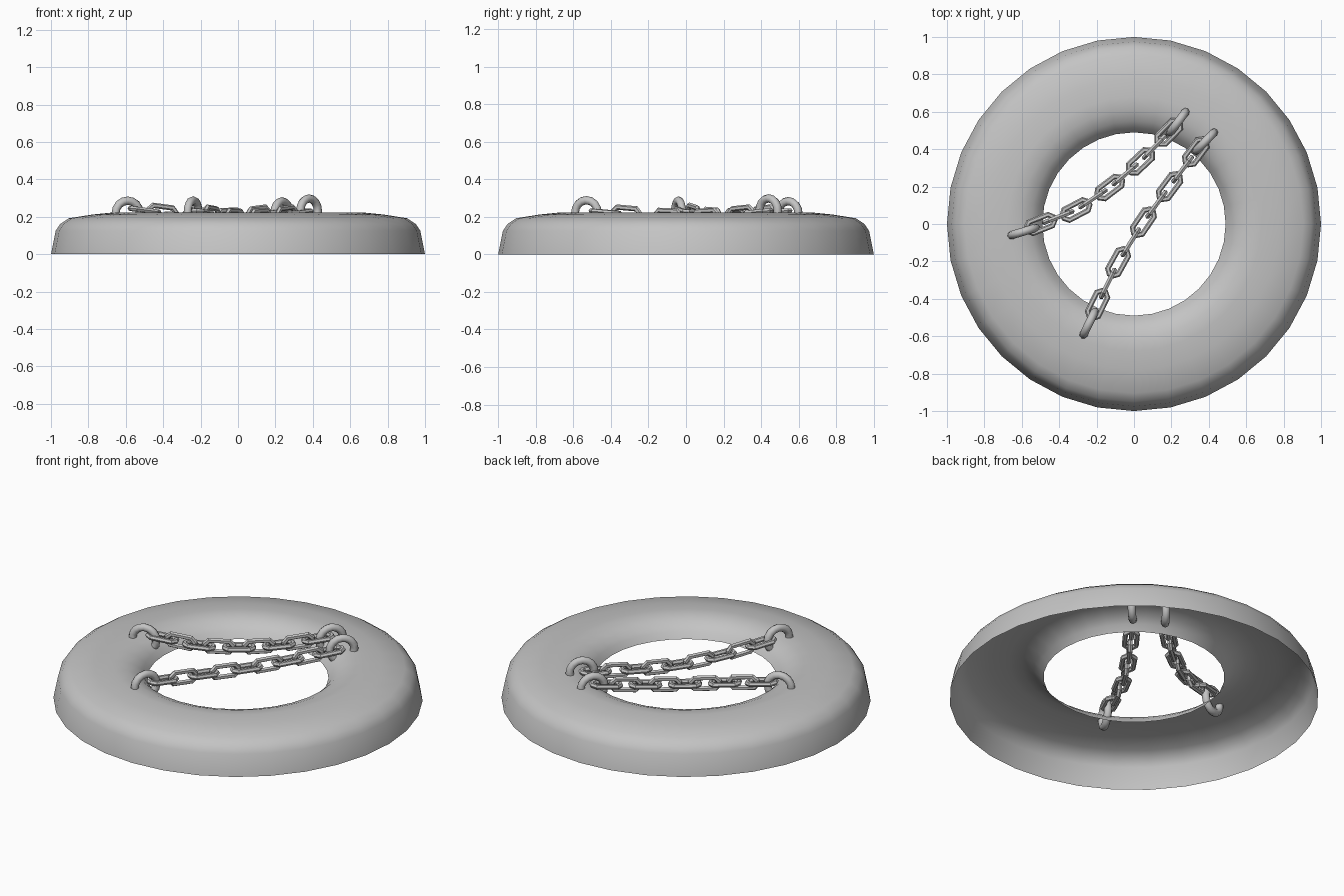
import bpy, bmesh, math
from mathutils import Vector, Matrix

cube = bpy.data.objects.get("Cube")
if cube:
    bpy.data.objects.remove(cube)

grey = bpy.data.materials.new("plain_grey")
grey.use_nodes = True
colour = (0.55, 0.55, 0.55, 1)
grey.diffuse_color = colour
grey.node_tree.nodes["Principled BSDF"].inputs["Base Color"].default_value = colour


def finish(bm, name, angle):
    bmesh.ops.recalc_face_normals(bm, faces=bm.faces)
    mesh = bpy.data.meshes.new(name)
    bm.to_mesh(mesh)
    bm.free()
    obj = bpy.data.objects.new(name, mesh)
    bpy.context.collection.objects.link(obj)
    mesh.materials.append(grey)
    bpy.ops.object.select_all(action="DESELECT")
    obj.select_set(True)
    bpy.context.view_layer.objects.active = obj
    bpy.ops.object.shade_smooth_by_angle(angle=math.radians(angle))
    return obj


def closed_tube(bm, path, radius, sides, frame):
    """Sweep a round section along a closed loop lying in the local xy plane."""
    n = len(path)
    rows = []
    for i, p in enumerate(path):
        a = (p - path[i - 1]).normalized()
        b = (path[(i + 1) % n] - p).normalized()
        t = (a + b).normalized()
        out = Vector((t.y, -t.x, 0)) / t.dot(a)
        row = []
        for k in range(sides):
            w = math.tau * k / sides
            co = p + radius * (out * math.cos(w) + Vector((0, 0, math.sin(w))))
            row.append(bm.verts.new(frame @ co))
        rows.append(row)
    for i in range(n):
        r, s = rows[i], rows[(i + 1) % n]
        for k in range(sides):
            m = (k + 1) % sides
            bm.faces.new((r[k], s[k], s[m], r[m]))


def make_frame(centre, direction, upright):
    """Local x follows the direction; the loop lies flat or stands upright."""
    x = direction.normalized()
    side = Vector((0, 0, 1)).cross(x).normalized()
    up = x.cross(side)
    y, z = (up, -side) if upright else (side, up)
    return Matrix.Translation(centre) @ Matrix((x, y, z)).transposed().to_4x4()


# Hollow ring, open underneath
profile = [(0.49, 0.13), (0.515, 0.165), (0.55, 0.195), (0.61, 0.218), (0.68, 0.222),
           (0.78, 0.212), (0.905, 0.192), (0.95, 0.162), (0.975, 0.125), (1.0, 0.0)]
bm = bmesh.new()
verts = [bm.verts.new((r, 0, z)) for r, z in profile]
edges = [bm.edges.new(pair) for pair in zip(verts, verts[1:])]
bmesh.ops.spin(bm, geom=verts + edges, cent=(0, 0, 0), axis=(0, 0, 1),
               angle=math.tau, steps=32)
bmesh.ops.remove_doubles(bm, verts=bm.verts, dist=0.0005)
finish(bm, "hollow_ring", 60)

# Chain link outline with chamfered corners
half_l, half_w, cut = 0.078, 0.032, 0.022
corner = [(half_l, half_w - cut), (half_l - cut, half_w)]
link = [Vector((x, y, 0)) for x, y in corner]
link += [Vector((-x, y, 0)) for x, y in reversed(corner)]
link += [-p for p in link]

# Eyelet outline
eyelet = [Vector((math.cos(math.tau * i / 16), math.sin(math.tau * i / 16), 0)) * 0.068
          for i in range(16)]


def chain(name, flats, start, end):
    """Flat links at the given points, upright links between, eyelet at each end."""
    points = [Vector(p) for p in flats]
    bm = bmesh.new()
    for i, p in enumerate(points):
        along = points[min(i + 1, len(points) - 1)] - points[max(i - 1, 0)]
        closed_tube(bm, link, 0.014, 6, make_frame(p, along, False))
    for p, q in zip(points, points[1:]):
        closed_tube(bm, link, 0.014, 6, make_frame((p + q) / 2, q - p, True))
    finish(bm, name + "_links", 35)
    for tag, (centre, heading) in (("back", start), ("front", end)):
        bm = bmesh.new()
        direction = Vector((math.cos(heading), math.sin(heading), 0))
        closed_tube(bm, eyelet, 0.022, 8, make_frame(Vector(centre), direction, True))
        finish(bm, f"{name}_{tag}_eyelet", 50)


chain("left_chain",
      [(0.33, 0.385, 0.225), (0.19, 0.20, 0.205), (0.05, 0.01, 0.195),
       (-0.085, -0.205, 0.205), (-0.195, -0.43, 0.225)],
      ((0.38, 0.44, 0.23), math.radians(46)), ((-0.24, -0.53, 0.22), math.radians(64)))
chain("right_chain",
      [(0.185, 0.49, 0.225), (0.035, 0.335, 0.205), (-0.13, 0.195, 0.2),
       (-0.31, 0.075, 0.21), (-0.5, 0.0, 0.235)],
      ((0.235, 0.545, 0.215), math.radians(53)), ((-0.59, -0.04, 0.218), math.radians(17)))
